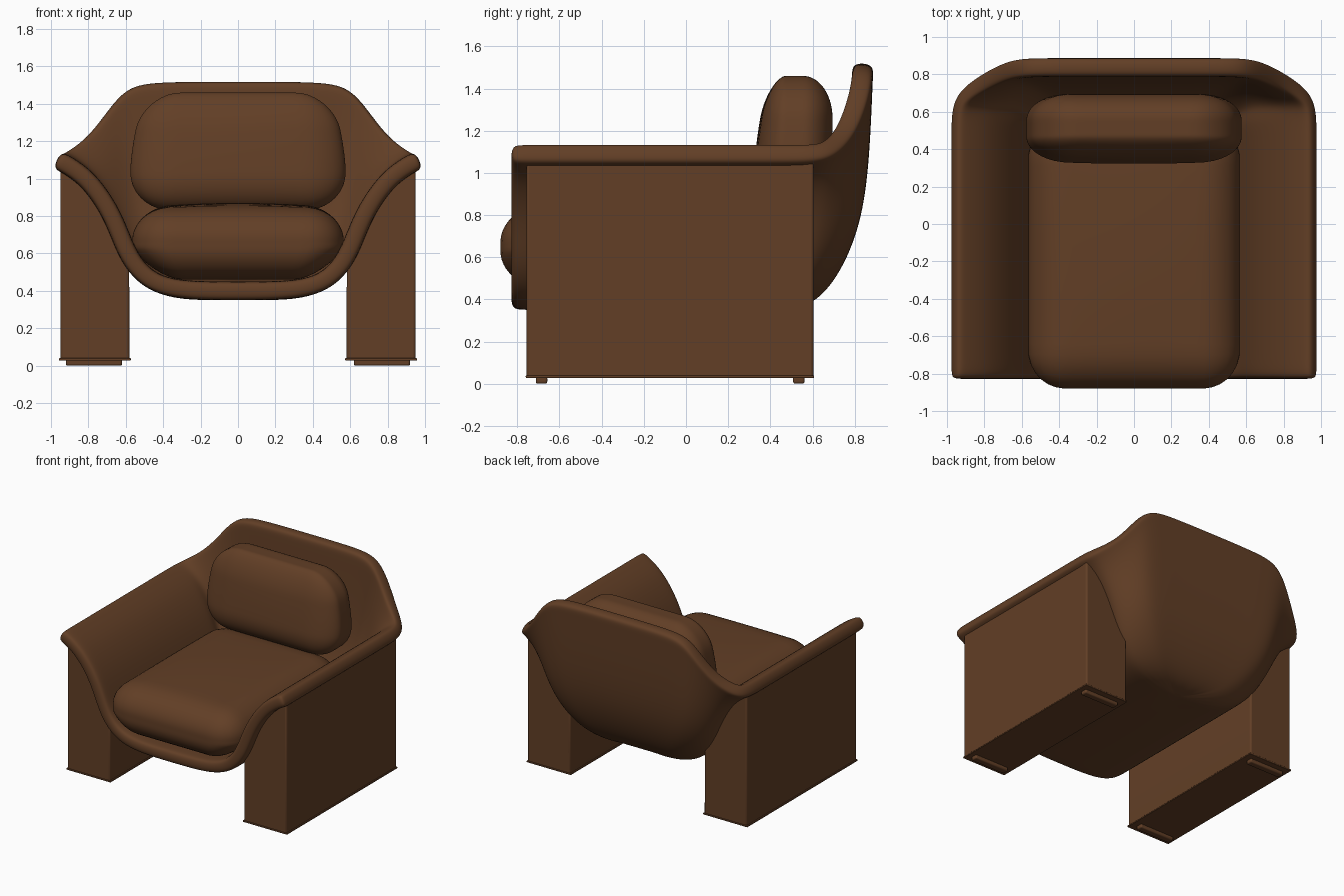
import bpy, bmesh
from mathutils import Vector

if "Cube" in bpy.data.objects:
    bpy.data.objects.remove(bpy.data.objects["Cube"])

leather = bpy.data.materials.new("brown leather")
leather.diffuse_color = (0.122, 0.049, 0.019, 1)
leather.use_nodes = True
leather.node_tree.nodes["Principled BSDF"].inputs["Base Color"].default_value = leather.diffuse_color


def finish(name, bm, angle=None):
    bmesh.ops.recalc_face_normals(bm, faces=bm.faces)
    me = bpy.data.meshes.new(name)
    bm.to_mesh(me)
    bm.free()
    me.materials.append(leather)
    ob = bpy.data.objects.new(name, me)
    bpy.context.collection.objects.link(ob)
    bpy.ops.object.select_all(action='DESELECT')
    ob.select_set(True)
    bpy.context.view_layer.objects.active = ob
    if angle:
        bpy.ops.object.shade_smooth_by_angle(angle=angle)
    else:
        bpy.ops.object.shade_smooth()
    return ob


# Shell: a profile swept round a U-shaped rim, side profile blending into the back profile
SIDE = [(0, 0), (.33, 0), (.5, .08), (.6, .25), (.655, .45), (.72, .65), (.83, .86), (.95, .97), (1, 1)]
BACK = [(0, 0), (.3, .02), (.5, .08), (.7, .2), (.85, .35), (.93, .53), (.97, .76), (.99, .95), (1, 1)]
# rim x, rim y, rim z, blend towards the back profile
RIM = [(.97, -.83, 1.1, 0), (.97, -.77, 1.1, 0), (.97, -.2, 1.1, 0), (.97, .45, 1.1, 0),
       (.97, .6, 1.1, 0), (.935, .69, 1.12, .25), (.80, .77, 1.22, .6), (.68, .825, 1.39, .85),
       (.58, .84, 1.5, 1), (.4, .84, 1.52, 1)]
stations = RIM + [(0, .84, 1.52, 1)] + [(-x, y, z, b) for x, y, z, b in reversed(RIM)]
bm = bmesh.new()
rows = []
for x, y, z, b in stations:
    cy = min(y, .45)
    row = []
    for (u0, v0), (u1, v1) in zip(SIDE, BACK):
        u, v = u0 + (u1 - u0) * b, v0 + (v1 - v0) * b
        row.append(bm.verts.new((x * u, cy + (y - cy) * u, .4 + (z - .4) * v)))
    rows.append(row)
for r0, r1 in zip(rows, rows[1:]):
    for i in range(len(SIDE) - 1):
        bm.faces.new((r0[i], r0[i + 1], r1[i + 1], r1[i]))
bmesh.ops.remove_doubles(bm, verts=bm.verts, dist=1e-4)
shell = finish("shell", bm)
sol = shell.modifiers.new("thickness", 'SOLIDIFY')
sol.thickness = .1
sol.offset = 0
sub = shell.modifiers.new("smooth", 'SUBSURF')
sub.levels = sub.render_levels = 3


def prism(name, pts, y0, y1, bevel):
    """Extrude an x-z outline along y and soften its edges."""
    bm = bmesh.new()
    f = bm.faces.new([bm.verts.new((x, y0, z)) for x, z in pts])
    ext = bmesh.ops.extrude_face_region(bm, geom=[f])
    bmesh.ops.translate(bm, vec=(0, y1 - y0, 0),
                        verts=[v for v in ext['geom'] if isinstance(v, bmesh.types.BMVert)])
    ob = finish(name, bm, .6)
    bv = ob.modifiers.new("soft edges", 'BEVEL')
    bv.width = bevel
    bv.segments = 3
    return ob


# Side panels reach up to the shell's underside; each has a base lip and two glides
under = [(u * .97, .4 + v * .7) for u, v in SIDE[3:8]]
for s, side in ((1, "right"), (-1, "left")):
    outline = [(.58, .03), (.95, .03), (.95, 1.075)] + under[::-1]
    prism(side + "_side_panel", [(s * x, z) for x, z in outline], -.757, .605, .012)
    lip = [(.573, .027), (.957, .027), (.957, .04), (.573, .04)]
    prism(side + "_base_lip", [(s * x, z) for x, z in lip], -.76, .608, .004)
    for place, y in (("front", -.685), ("back", .535)):
        foot = [(.62, 0), (.92, 0), (.92, .035), (.62, .035)]
        prism(f"{side}_{place}_glide", [(s * x, z) for x, z in foot], y - .027, y + .027, .01)


def cushion(name, centre, half, radius, shape):
    """Rounded box with elliptical edges, then reshaped by a rule."""
    bm = bmesh.new()
    bmesh.ops.create_cube(bm, size=2)
    bmesh.ops.subdivide_edges(bm, edges=bm.edges, cuts=23, use_grid_fill=True)
    for v in bm.verts:
        core, off = [], []
        for c, h, r in zip(v.co, half, radius):
            p = c * h
            q = max(-(h - r), min(h - r, p))
            core.append(q)
            off.append((p - q) / r)
        n = Vector(off).normalized()
        p = Vector([q + d * r for q, d, r in zip(core, n, radius)])
        v.co = Vector(centre) + shape(p, [a / h for a, h in zip(p, half)])
    return finish(name, bm)


def seat_shape(p, f):
    # narrower underneath, crowned on top
    p.x *= 1 - .22 * max(0, -f[2] - .1)
    if f[2] > 0:
        p.z += .03 * (1 - f[0] ** 2) * (1 - f[1] ** 2) * f[2]
    return p


def back_shape(p, f):
    # narrower at the top, front face leaning back
    t = (f[2] + 1) / 2
    p.x *= 1 - .25 * max(0, t - .35) ** 1.5
    if f[1] < 0:
        p.y *= 1 - .42 * t
        p.y -= .02 * (1 - f[0] ** 2) * (1 - f[2] ** 2)
    return p


cushion("seat_cushion", (0, -.165, .65), (.565, .715, .19), (.2, .2, .17), seat_shape)
cushion("back_cushion", (0, .505, 1.145), (.575, .19, .315), (.22, .14, .2), back_shape)
